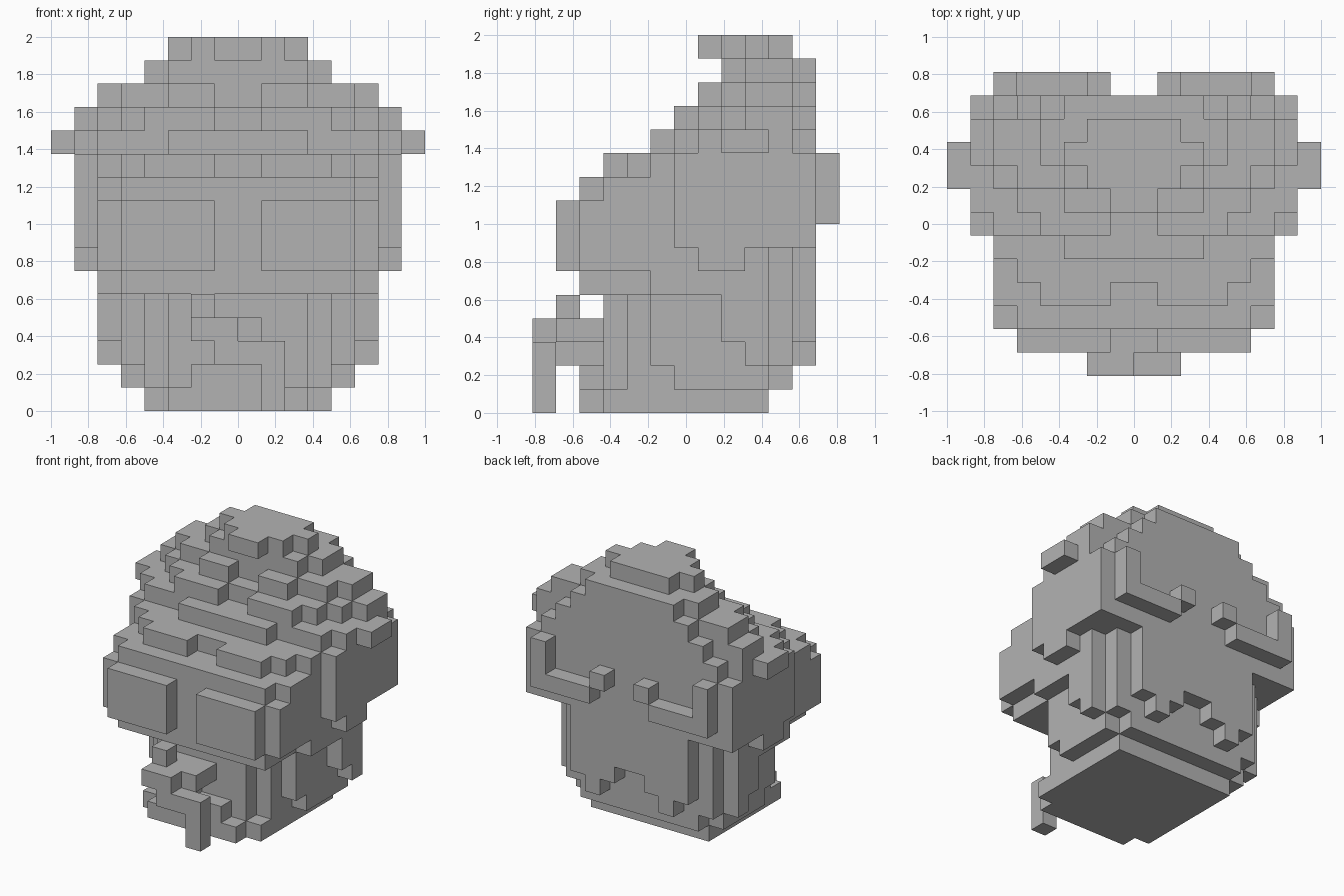
import bpy
import bmesh
from mathutils import Vector

# Remove the default object only
default = bpy.data.objects.get("Cube")
if default:
    bpy.data.objects.remove(default, do_unlink=True)

UNIT = 0.125
HALF_DEPTH = 0.8125

stone = bpy.data.materials.new("plain_grey")
stone.use_nodes = True
stone.diffuse_color = (0.45, 0.45, 0.45, 1)
bsdf = stone.node_tree.nodes["Principled BSDF"]
bsdf.inputs["Base Color"].default_value = stone.diffuse_color

parts = {}
occupied = set()


def box(part, across, depth, height):
    """Fill a block of cells, given as (start, end) along each axis."""
    cells = parts.setdefault(part, set())
    for x in range(*across):
        for y in range(*depth):
            for z in range(*height):
                if (x, y, z) not in occupied:
                    occupied.add((x, y, z))
                    cells.add((x, y, z))


def slab(part, half, depth, height):
    """Block centred on the middle plane."""
    box(part, (-half, half), depth, height)


def pair(part, inner, outer, depth, height):
    """Two mirrored blocks."""
    box(part, (inner, outer), depth, height)
    box(part, (-outer, -inner), depth, height)


def build(part, cells):
    """Make the outer skin of a part, leaving out faces between cells."""
    mesh = bpy.data.meshes.new(part)
    bm = bmesh.new()
    corners = {}

    def corner(place):
        if place not in corners:
            x, y, z = place
            corners[place] = bm.verts.new(
                Vector((x * UNIT, y * UNIT - HALF_DEPTH, z * UNIT)))
        return corners[place]

    for cell in sorted(cells):
        for axis in range(3):
            for side in (0, 1):
                beside = list(cell)
                beside[axis] += 1 if side else -1
                if tuple(beside) in occupied:
                    continue
                first, second = (axis + 1) % 3, (axis + 2) % 3
                loop = []
                for a, b in ((0, 0), (1, 0), (1, 1), (0, 1)):
                    place = list(cell)
                    place[axis] += side
                    place[first] += a
                    place[second] += b
                    loop.append(corner(tuple(place)))
                if not side:
                    loop.reverse()
                bm.faces.new(loop)
    bm.to_mesh(mesh)
    bm.free()
    mesh.materials.append(stone)
    item = bpy.data.objects.new(part, mesh)
    bpy.context.collection.objects.link(item)


# Neck base and jaw
slab("neck_base", 3, (2, 10), (0, 1))
slab("neck_base", 4, (3, 10), (0, 1))
slab("chin", 2, (2, 3), (1, 2))
slab("jaw", 3, (3, 11), (1, 6))
slab("jaw", 4, (4, 11), (1, 6))
slab("jaw", 5, (6, 10), (1, 6))
slab("jaw", 5, (5, 11), (2, 6))

# Hanging hair on the sides and back
pair("side_hair", 5, 6, (9, 10), (2, 6))
pair("side_hair", 5, 6, (8, 10), (3, 6))
pair("back_fringe", 2, 3, (11, 12), (2, 3))
pair("back_fringe", 1, 4, (11, 12), (3, 4))
slab("back_fringe", 4, (11, 12), (4, 7))

# Curled piece in front of the mouth
box("curl", (-2, 0), (0, 1), (3, 4))
box("curl", (-2, 1), (1, 3), (3, 4))
box("curl", (-2, -1), (1, 2), (4, 5))
box("curl", (-1, 2), (0, 1), (2, 3))
box("curl", (-1, 0), (1, 3), (2, 3))
box("curl", (1, 2), (0, 1), (0, 2))

# Face and eye plates
slab("face", 5, (2, 11), (5, 6))
slab("face", 6, (5, 10), (5, 6))
slab("face", 6, (2, 10), (6, 9))
slab("face", 5, (10, 11), (6, 7))
pair("eye_plate", 1, 5, (1, 2), (6, 9))
slab("forehead", 5, (2, 12), (9, 10))
slab("forehead", 6, (3, 12), (9, 10))
pair("brow", 1, 4, (3, 4), (10, 11))
slab("forehead", 5, (4, 12), (10, 11))
slab("forehead", 6, (5, 12), (10, 11))
slab("back_head", 6, (10, 12), (7, 9))

# Wide sides with ear knobs
pair("side_wall", 6, 7, (6, 12), (7, 11))
pair("side_wall", 6, 7, (7, 9), (6, 7))
pair("side_wall", 6, 7, (7, 11), (11, 12))
pair("ear_knob", 7, 8, (8, 10), (11, 12))

# Stepped crown
slab("crown", 3, (5, 6), (11, 12))
slab("crown", 6, (6, 12), (11, 12))
pair("crown_ridge", 1, 4, (6, 7), (12, 13))
slab("crown", 5, (7, 12), (12, 13))
slab("crown", 6, (8, 11), (12, 13))
pair("crown", 6, 7, (9, 11), (12, 13))
pair("crown_ridge", 1, 3, (7, 8), (13, 14))
slab("crown", 4, (8, 12), (13, 14))
slab("crown", 5, (8, 11), (13, 14))
slab("crown", 6, (9, 11), (13, 14))
slab("crown", 3, (8, 12), (14, 15))
slab("crown", 4, (9, 11), (14, 15))

# Top tuft, one row at a time
for row, half in enumerate((1, 2, 3, 2)):
    slab("top_tuft", half, (row + 7, row + 8), (15, 16))

# Raised marks on the back
pair("back_mark", 2, 6, (12, 13), (8, 9))
pair("back_mark", 5, 6, (12, 13), (9, 11))
pair("back_mark", 1, 2, (12, 13), (9, 10))

for name, cells in parts.items():
    build(name, cells)
